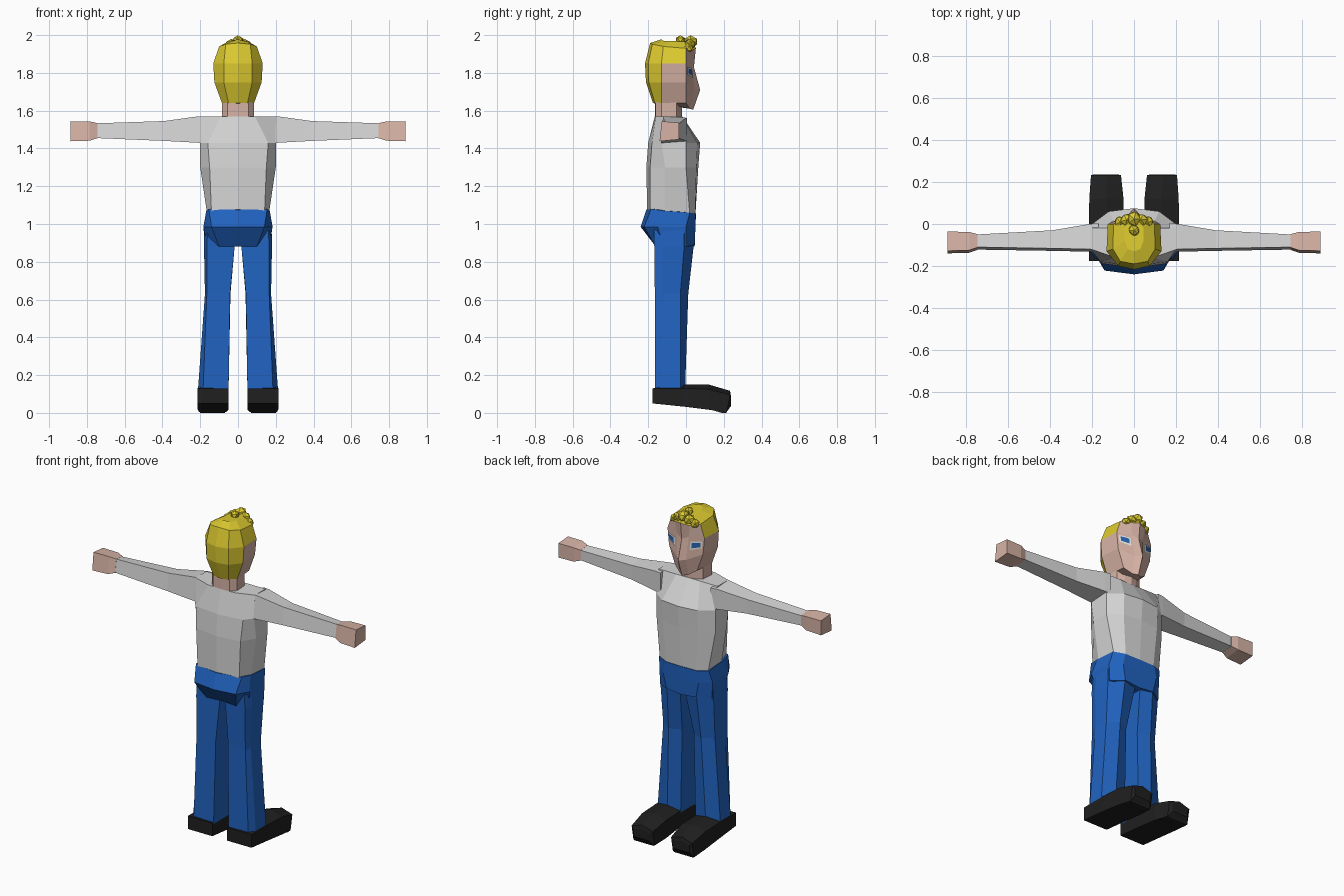
import bpy, bmesh
from mathutils import Vector, Matrix

if "Cube" in bpy.data.objects:
    bpy.data.objects.remove(bpy.data.objects["Cube"])


def material(name, r, g, b):
    m = bpy.data.materials.new(name)
    m.diffuse_color = (r, g, b, 1)
    m.use_nodes = True
    m.node_tree.nodes["Principled BSDF"].inputs["Base Color"].default_value = m.diffuse_color
    return m


YELLOW = material("hair yellow", 0.73, 0.60, 0.03)
SKIN = material("skin", 0.68, 0.45, 0.38)
SHIRT = material("shirt light grey", 0.67, 0.67, 0.67)
BLUE = material("trouser blue", 0.015, 0.125, 0.53)
BLACK = material("shoe black", 0.014, 0.014, 0.014)
WHITE = material("eye white", 0.8, 0.8, 0.8)
IRIS = material("eye blue", 0.02, 0.12, 0.42)


def finish(name, bm, mats, rule=None, mirror=False):
    bm.normal_update()
    if rule:
        for f in bm.faces:
            f.material_index = rule(f.calc_center_median())
    me = bpy.data.meshes.new(name)
    bm.to_mesh(me)
    bm.free()
    for m in mats:
        me.materials.append(m)
    ob = bpy.data.objects.new(name, me)
    bpy.context.collection.objects.link(ob)
    if mirror:
        ob.modifiers.new("mirror", 'MIRROR')
    return ob


def loft(name, rings, mats, rule=None, mirror=False):
    """Skin a stack of closed rings with equal point counts and cap both ends."""
    bm = bmesh.new()
    vs = [[bm.verts.new(p) for p in ring] for ring in rings]
    n = len(vs[0])
    for a, b in zip(vs, vs[1:]):
        for i in range(n):
            j = (i + 1) % n
            bm.faces.new((a[i], a[j], b[j], b[i]))
    bm.faces.new(vs[0][::-1])
    bm.faces.new(vs[-1])
    bmesh.ops.recalc_face_normals(bm, faces=bm.faces)
    return finish(name, bm, mats, rule, mirror)


def level(z, *pts):
    """Points at height z; a third value is an offset from z."""
    return [(p[0], p[1], z + (p[2] if len(p) > 2 else 0)) for p in pts]


def sym(half):
    """Close a half ring (back centre to front centre) across x = 0."""
    return half + [(-x, y, z) for x, y, z in half[-2:0:-1]]


# head: skin and hair share one faceted form, split by position
head = [
    level(1.64, (0, -.175), (.05, -.165), (.085, -.13), (.075, 0), (.03, .02, -.03), (0, .038, -.035)),
    level(1.75, (0, -.212), (.075, -.197), (.125, -.13), (.115, 0), (.03, .043, -.04), (0, .075, -.04)),
    level(1.85, (0, -.217), (.075, -.2), (.131, -.13), (.125, 0), (.04, .03), (0, .042, -.02)),
    level(1.94, (0, -.19, .018), (.065, -.178, .012), (.1, -.12), (.098, 0, -.01), (.05, .035, -.018), (0, .052, -.01)),
    level(1.97, (0, -.13, .008), (.03, -.12), (.045, -.08), (.045, -.01, -.005), (.02, .02, -.01), (0, .03, .015)),
]


def hair_rule(c):
    return 1 if c.y < -.11 or c.z > 1.93 or (c.z > 1.87 and c.y < 0) else 0


loft("head", [sym(r) for r in head], [SKIN, YELLOW], hair_rule)

# ragged fringe on top of the forehead
bm = bmesh.new()
for k, (x, y, z, s) in enumerate([(0, .025, 1.965, .034), (0, -.03, 1.973, .026),
                                  (.035, .02, 1.95, .03), (-.035, .02, 1.95, .03),
                                  (.066, .008, 1.93, .028), (-.066, .008, 1.93, .028)]):
    mat = (Matrix.Translation((x, y, z)) @ Matrix.Rotation(k * .7, 4, 'Z')
           @ Matrix.Diagonal((s, s * 1.15, s, 1)))
    bmesh.ops.create_icosphere(bm, subdivisions=1, radius=1, matrix=mat)
finish("hair_fringe", bm, [YELLOW])

# eyes: thin plates on the angled cheek planes
A, B, C, D = (Vector(p) for p in (head[1][3], head[1][4], head[2][4], head[2][3]))
NORMAL = (C - A).cross(D - B).normalized()
if NORMAL.y < 0:
    NORMAL.negate()


def eye_plate(name, mat, u0, u1, v0, v1, lift):
    bm = bmesh.new()
    corners = []
    for u, v in ((u0, v0), (u1, v0), (u1, v1), (u0, v1)):
        p = A.lerp(B, u).lerp(D.lerp(C, u), v) + NORMAL * lift
        corners.append(bm.verts.new(p))
    f = bm.faces.new(corners)
    f.normal_update()
    if f.normal.y < 0:
        f.normal_flip()
    finish(name, bm, [mat], mirror=True)


eye_plate("eye_whites", WHITE, .1, .85, .42, .82, .005)
eye_plate("eye_irises", IRIS, .2, .75, .5, .75, .007)

# neck
loft("neck", [sym(level(z, (0, -.165), (.055, -.162), (.085, -.13), (.08, -.05), (.04, -.03), (0, -.02)))
              for z in (1.54, 1.67)], [SKIN])

# shirt body
loft("shirt", [sym(r) for r in (
    level(1.05, (0, -.205), (.14, -.19), (.163, -.11), (.163, .02), (.1, .048), (0, .05)),
    level(1.30, (0, -.21), (.15, -.19), (.2, -.11), (.2, 0), (.12, .055), (0, .065)),
    level(1.43, (0, -.2), (.16, -.18), (.2, -.13), (.2, 0), (.12, .06), (0, .075)),
    level(1.57, (0, -.165), (.09, -.16, 0), (.2, -.122), (.2, -.02), (.08, -.02), (0, -.02)),
)], [SHIRT])


# sleeves and fists
def arm_ring(x, y0, y1, z0, z1):
    return [(x, y0, z0), (x, y1, z0 + .01), (x, y1, z1 - .008), (x, y0 + .012, z1)]


loft("sleeves", [arm_ring(.17, -.135, .005, 1.425, 1.57),
                 arm_ring(.21, -.132, 0, 1.43, 1.57),
                 arm_ring(.39, -.128, -.03, 1.44, 1.545),
                 arm_ring(.75, -.122, -.05, 1.455, 1.533)], [SHIRT], mirror=True)
loft("hands", [arm_ring(.745, -.123, -.049, 1.454, 1.534),
               arm_ring(.785, -.137, -.038, 1.441, 1.543),
               arm_ring(.888, -.14, -.036, 1.438, 1.544)], [SKIN], mirror=True)

# hips, flaring out to an overhanging seat
loft("hips", [sym(r) for r in (
    level(.88, (0, -.15), (.1, -.16), (.165, -.12), (.175, 0), (.1, .046, .01), (0, .046)),
    level(.985, (0, -.24), (.14, -.222), (.183, -.15), (.18, 0), (.12, .05), (0, .05)),
    level(1.07, (0, -.21, .005), (.155, -.185, .01), (.168, -.12), (.168, .02, -.01), (.105, .051, -.015), (0, .053, -.015)),
)], [BLUE])

# trouser legs
loft("trouser_legs", [
    level(.12, (.05, -.165), (.185, -.165), (.212, -.13), (.212, -.03), (.13, -.005), (.05, -.02)),
    level(.63, (.042, -.155), (.165, -.165), (.175, -.125), (.175, -.03), (.11, .012), (.04, -.02)),
    level(.88, (.018, -.15), (.165, -.168), (.18, -.12), (.18, -.01), (.1, .04), (.018, .03)),
    level(.98, (.003, -.15), (.16, -.17), (.178, -.12), (.178, -.01), (.1, .04), (.003, .03)),
], [BLUE], mirror=True)


# shoes: cross sections from heel to toe, with a ridge along the top
def shoe_ring(y, x0, x1, z0, z1, ridge, lean=0):
    xm = (x0 + x1) / 2
    return [(x0, y, z0), (x1, y, z0), (x1, y + lean, z1), (xm, y + lean, z1 + ridge), (x0, y + lean, z1)]


loft("shoes", [shoe_ring(-.177, .05, .215, .05, .13, 0),
               shoe_ring(-.01, .05, .215, .033, .13, .02),
               shoe_ring(.12, .05, .213, .017, .125, .025),
               shoe_ring(.215, .062, .205, .004, .095, .022, .018),
               shoe_ring(.237, .085, .19, .035, .08, .015)], [BLACK], mirror=True)
# flat soles under the toes, so the model meets the ground
loft("soles", [level(0, (.07, .19), (.2, .19), (.2, .215), (.07, .215)),
               level(.02, (.06, .12), (.205, .12), (.205, .218), (.06, .218))], [BLACK], mirror=True)
